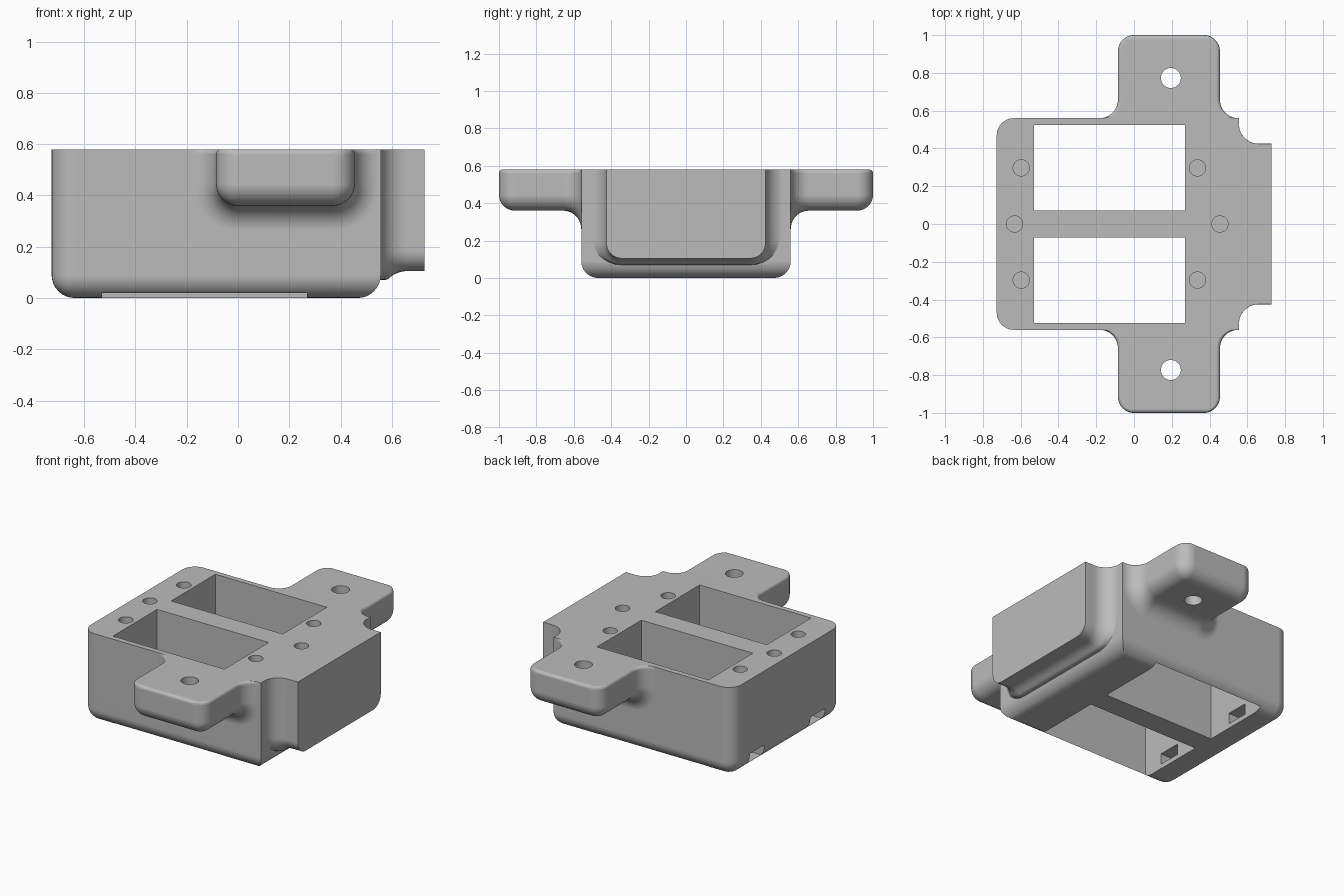
import bpy, bmesh, math

TOP = 0.58

if "Cube" in bpy.data.objects:
    bpy.data.objects.remove(bpy.data.objects["Cube"])

grey = bpy.data.materials.new("plain grey")
grey.use_nodes = True
grey.diffuse_color = (0.5, 0.5, 0.5, 1)
grey.node_tree.nodes["Principled BSDF"].inputs["Base Color"].default_value = (0.5, 0.5, 0.5, 1)


def make_object(name, bm):
    bmesh.ops.recalc_face_normals(bm, faces=bm.faces)
    for v in bm.verts:
        v.co = [round(c, 5) for c in v.co]
    mesh = bpy.data.meshes.new(name)
    bm.to_mesh(mesh)
    bm.free()
    mesh.materials.append(grey)
    obj = bpy.data.objects.new(name, mesh)
    bpy.context.collection.objects.link(obj)
    return obj


def box_mesh(lo, hi):
    bm = bmesh.new()
    bmesh.ops.create_cube(bm, size=1)
    for v in bm.verts:
        v.co = [a if c < 0 else b for c, a, b in zip(v.co, lo, hi)]
    return bm


def rounded_rect(lo, hi, bottom, top, r_low, r_top, steps=8):
    """Outline of a rectangle with separate lower and upper corner radii."""
    points = []
    corners = [(hi - r_top, top - r_top, r_top), (lo + r_top, top - r_top, r_top),
               (lo + r_low, bottom + r_low, r_low), (hi - r_low, bottom + r_low, r_low)]
    for quarter, (cx, cz, r) in enumerate(corners):
        for i in range(steps + 1):
            a = math.pi / 2 * (quarter + i / steps)
            points.append((cx + r * math.cos(a), cz + r * math.sin(a)))
    return points


def loft(name, sections, place):
    """Skin a row of (position, outline) sections into a closed solid."""
    bm = bmesh.new()
    rings = [[bm.verts.new(place(pos, u, z)) for u, z in outline] for pos, outline in sections]
    for a, b in zip(rings, rings[1:]):
        for i in range(len(a)):
            j = (i + 1) % len(a)
            bm.faces.new((a[i], a[j], b[j], b[i]))
    bm.faces.new(rings[0])
    bm.faces.new(rings[-1])
    return make_object(name, bm)


def flare(r, steps=10):
    """Distance from the wall and outward offset along a concave fillet."""
    angles = [math.pi / 2 * i / steps for i in range(steps + 1)]
    return [(r - r * math.cos(a), r - r * math.sin(a)) for a in angles]


def combine(target, tool, operation):
    mod = target.modifiers.new(operation.lower(), "BOOLEAN")
    mod.operation = operation
    mod.solver = "EXACT"
    mod.object = tool
    bpy.context.view_layer.objects.active = target
    bpy.ops.object.modifier_apply(modifier=mod.name)
    bpy.data.objects.remove(tool)


def drill(x, y, z, radius, depth, axis):
    """Cut a round hole centred on the given surface point."""
    bm = bmesh.new()
    bmesh.ops.create_cone(bm, cap_ends=True, segments=32, radius1=radius,
                          radius2=radius, depth=2 * depth)
    for v in bm.verts:
        a, b, c = v.co
        v.co = (x + c, y + a, z + b) if axis == "x" else (x + a, y + b, z + c)
    combine(housing, make_object("hole_cutter", bm), "DIFFERENCE")


# Main block: rounded lower edges and rounded left corners
bm = box_mesh((-0.727, -0.56, 0), (0.557, 0.56, TOP))
edges = [e for e in bm.edges if all(v.co.z < 0.01 for v in e.verts)
         or all(v.co.x < -0.7 for v in e.verts) and abs(e.verts[0].co.z - e.verts[1].co.z) > 0.1]
bmesh.ops.bevel(bm, geom=edges, offset=0.09, segments=8, profile=0.5, affect="EDGES")
housing = make_object("bracket_housing", bm)

# End block, flaring into the main block
sections = []
for t, d in [(-0.1, 0.105)] + flare(0.105) + [(0.172, 0)]:
    low = max(0.105 - d, 0.07)
    sections.append((0.555 + t, rounded_rect(-0.425 - d, 0.425 + d, low, TOP, 0.08 + d, 0.002)))
combine(housing, loft("end_block", sections, lambda p, u, z: (p, u, z)), "UNION")

# Mounting ears, flaring at the root and rounded at the tip
R, R_TOP = 0.085, 0.02
for side in (-1, 1):
    sections = []
    for t, d in [(-0.06, 0.098)] + flare(0.098):
        sections.append((0.56 + t, rounded_rect(-0.085 - d, 0.455 + d, 0.36 - d, TOP, R + d, R_TOP)))
    for i in range(13):
        a = math.pi / 2 * i / 12
        e = min(R - R * math.cos(a), R - 0.004)
        y = 1 - R + R * math.sin(a)
        s = max(0, y - (1 - R_TOP))
        drop = R_TOP - math.sqrt(R_TOP ** 2 - min(s, R_TOP) ** 2)
        sections.append((y, rounded_rect(-0.085 + e, 0.455 - e, 0.36 + e, TOP - drop, R - e, R_TOP)))
    combine(housing, loft("ear", sections, lambda p, u, z: (u, side * p, z)), "UNION")

# Two open pockets, each with a cable slot through the left wall
for side in (-1, 1):
    ys = sorted((side * 0.072, side * 0.525))
    pocket = box_mesh((-0.53, ys[0], -0.1), (0.27, ys[1], 0.8))
    combine(housing, make_object("pocket_cutter", pocket), "DIFFERENCE")
    y = side * 0.31
    slot = box_mesh((-0.8, y - 0.075, 0.03), (-0.5, y + 0.075, 0.1))
    combine(housing, make_object("slot_cutter", slot), "DIFFERENCE")

    # Screw holes in pairs
    drill(-0.597, side * 0.297, TOP, 0.043, 0.3, "z")
    drill(0.336, side * 0.297, TOP, 0.043, 0.3, "z")
    drill(0.195, side * 0.773, TOP, 0.053, 0.4, "z")
    drill(0.727, side * 0.323, 0.207, 0.043, 0.25, "x")

# Screw holes on the centre line
for x in (-0.632, 0.455):
    drill(x, 0, TOP, 0.043, 0.3, "z")

# Smooth shading with sharp edges kept
bpy.ops.object.select_all(action="DESELECT")
housing.select_set(True)
bpy.context.view_layer.objects.active = housing
bpy.ops.object.shade_smooth_by_angle(angle=math.radians(30))
weighted = housing.modifiers.new("weighted_normals", "WEIGHTED_NORMAL")
weighted.keep_sharp = True
